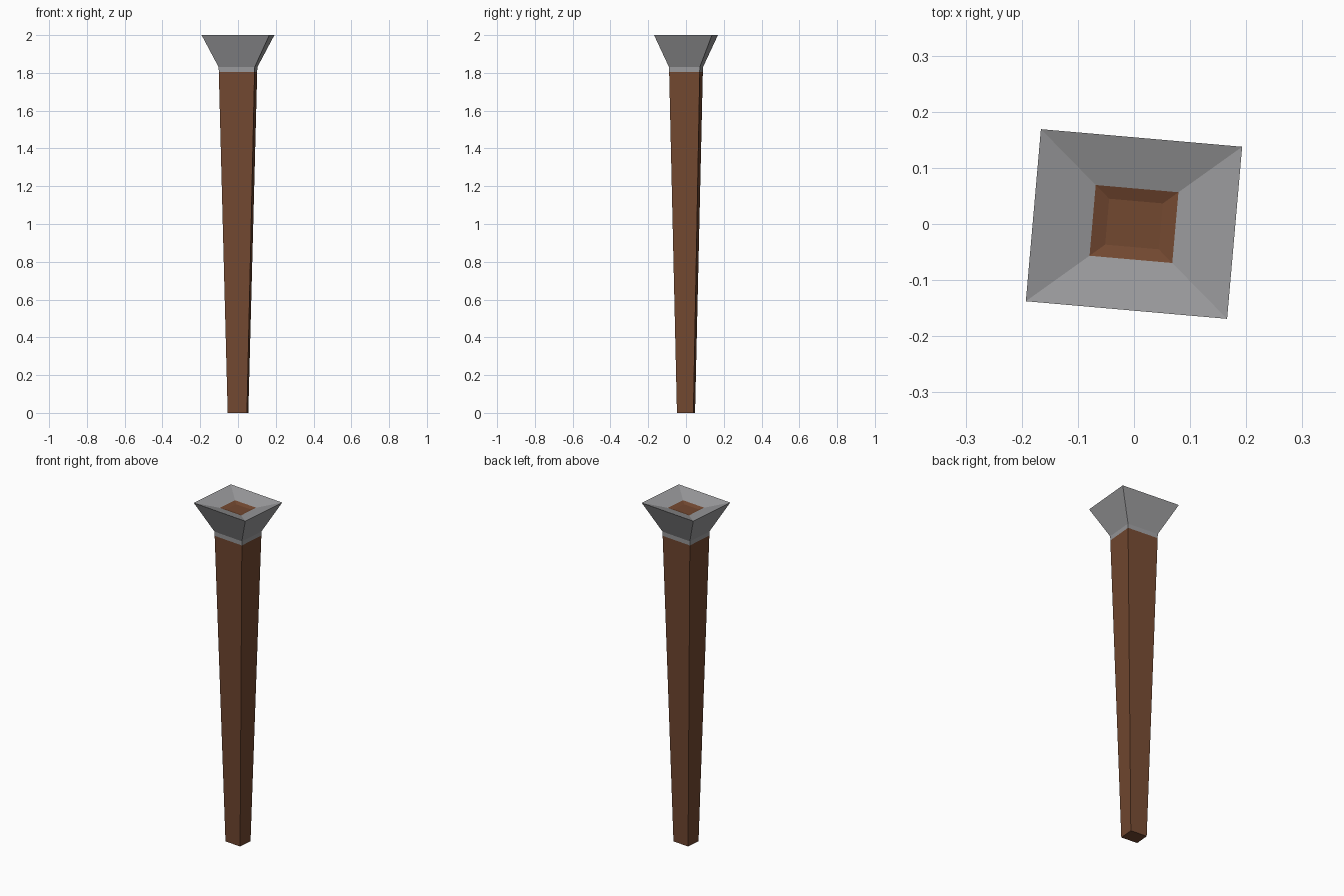
import bpy, bmesh, math
from mathutils import Matrix

if "Cube" in bpy.data.objects:
    bpy.data.objects.remove(bpy.data.objects["Cube"])

ASPECT = 0.855                      # depth / width of every cross-section
TURN = Matrix.Rotation(math.radians(-5), 4, 'Z')


def material(name, color):
    m = bpy.data.materials.new(name)
    m.diffuse_color = (*color, 1)
    m.use_nodes = True
    m.node_tree.nodes["Principled BSDF"].inputs["Base Color"].default_value = m.diffuse_color
    return m


def loft(name, profile, mat, cap_start=False, cap_end=False):
    """Stack rectangles given as (width, z) and bridge them with flat faces."""
    bm = bmesh.new()
    rings = []
    for w, z in profile:
        x, y = w / 2, w / 2 * ASPECT
        rings.append([bm.verts.new((sx * x, sy * y, z))
                      for sx, sy in ((-1, -1), (1, -1), (1, 1), (-1, 1))])
    for a, b in zip(rings, rings[1:]):
        for i in range(4):
            j = (i + 1) % 4
            bm.faces.new((a[i], a[j], b[j], b[i]))
    if cap_start:
        bm.faces.new(rings[0][::-1])
    if cap_end:
        bm.faces.new(rings[-1])
    bm.transform(TURN)
    me = bpy.data.meshes.new(name)
    bm.to_mesh(me)
    bm.free()
    me.materials.append(mat)
    ob = bpy.data.objects.new(name, me)
    bpy.context.collection.objects.link(ob)
    return ob


wood = material("brown wood", (0.17, 0.065, 0.03))
metal = material("grey metal", (0.32, 0.32, 0.33))

# Tapered wooden leg
loft("tapered_post", [(0.102, 0), (0.19, 1.805)], wood, cap_start=True)

# Collar, flared cap and shallow dish in its top
loft("flared_cap", [(0.19, 1.805), (0.191, 1.83), (0.36, 2.0), (0.148, 1.97)], metal)

# Wooden core showing at the bottom of the dish
loft("dish_core", [(0.148, 1.97), (0.096, 1.962)][::-1], wood, cap_start=True)
# turn the core's faces upwards
core = bpy.data.objects["dish_core"].data
core.flip_normals()
